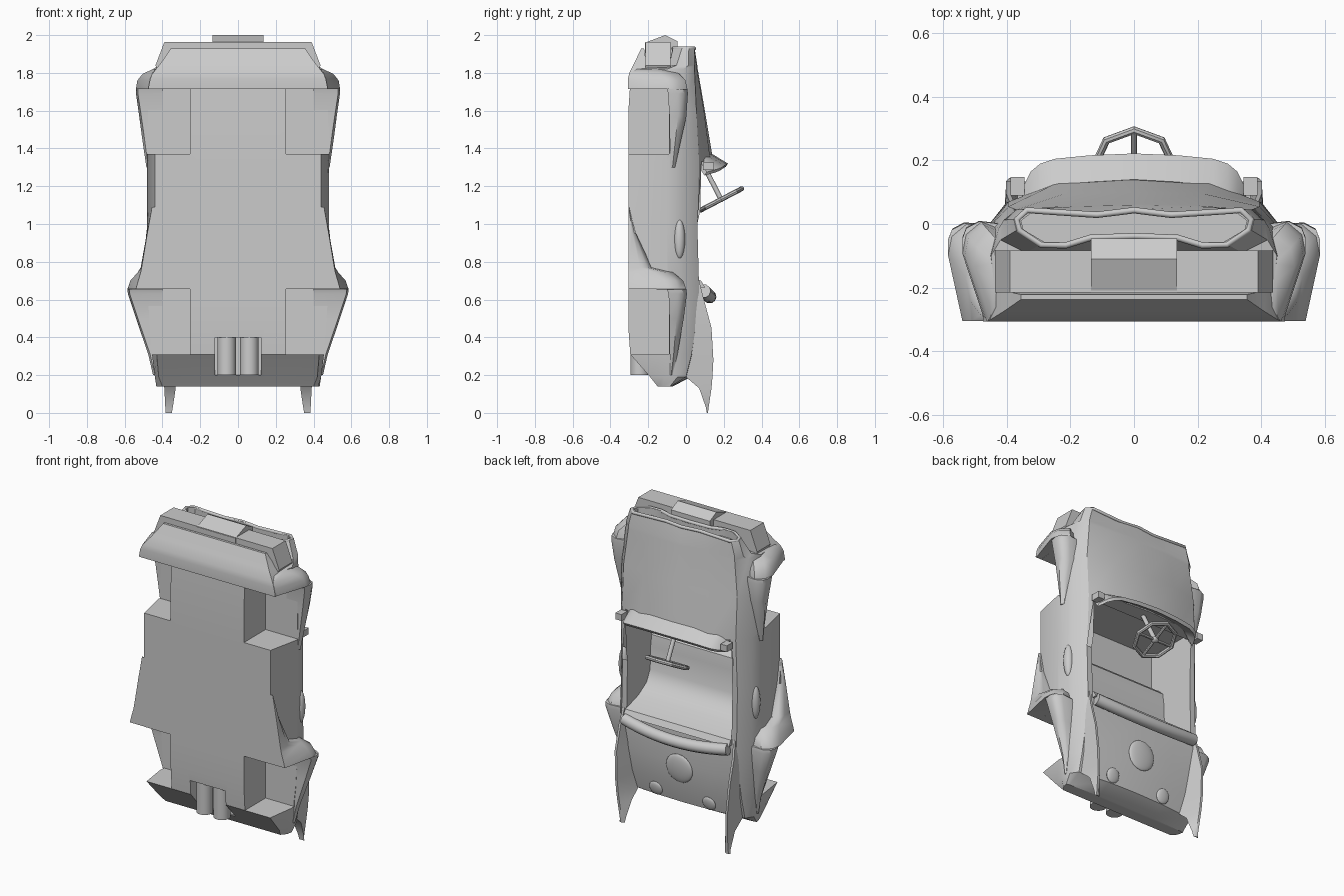
import bpy, bmesh, math
from mathutils import Vector

if "Cube" in bpy.data.objects:
    bpy.data.objects.remove(bpy.data.objects["Cube"])

paint = bpy.data.materials.new("plain grey")
paint.diffuse_color = (0.6, 0.6, 0.6, 1)
paint.use_nodes = True
paint.node_tree.nodes["Principled BSDF"].inputs["Base Color"].default_value = paint.diffuse_color


def finish(name, bm, angle=35):
    bmesh.ops.recalc_face_normals(bm, faces=bm.faces)
    me = bpy.data.meshes.new(name)
    bm.to_mesh(me)
    bm.free()
    me.materials.append(paint)
    ob = bpy.data.objects.new(name, me)
    bpy.context.collection.objects.link(ob)
    smooth(ob, angle)
    return ob


def smooth(ob, angle=35):
    bpy.ops.object.select_all(action='DESELECT')
    ob.select_set(True)
    bpy.context.view_layer.objects.active = ob
    bpy.ops.object.shade_smooth_by_angle(angle=math.radians(angle))


def loft(name, rings, angle=35):
    """Skin closed rings of equal length and cap both ends."""
    bm = bmesh.new()
    vs = [[bm.verts.new(p) for p in r] for r in rings]
    n = len(rings[0])
    for a, b in zip(vs, vs[1:]):
        for i in range(n):
            j = (i + 1) % n
            bm.faces.new((a[i], a[j], b[j], b[i]))
    bm.faces.new(vs[0])
    bm.faces.new(vs[-1])
    return finish(name, bm, angle)


def prism_x(name, yz, x0, x1):
    return loft(name, [[(x, y, z) for y, z in yz] for x in (x0, x1)])


def box(name, x0, x1, y0, y1, z0, z1):
    return prism_x(name, [(y0, z0), (y1, z0), (y1, z1), (y0, z1)], x0, x1)


def rod(name, a, b, r, seg=12):
    a, b = Vector(a), Vector(b)
    q = (b - a).to_track_quat('Z', 'Y')
    circle = [q @ Vector((r * math.cos(t * math.tau / seg), r * math.sin(t * math.tau / seg), 0))
              for t in range(seg)]
    return loft(name, [[p + c for c in circle] for p in (a, b)])


def blob(name, loc, scale, tilt=0):
    bpy.ops.mesh.primitive_uv_sphere_add(segments=20, ring_count=10, radius=1, location=loc,
                                         rotation=(tilt, 0, 0))
    ob = bpy.context.object
    ob.name, ob.scale = name, scale
    ob.data.materials.append(paint)
    smooth(ob, 60)


def tube(name, pts, r, cyclic=False):
    cu = bpy.data.curves.new(name, 'CURVE')
    cu.dimensions, cu.bevel_depth, cu.bevel_resolution = '3D', r, 3
    cu.use_fill_caps = True
    sp = cu.splines.new('POLY')
    sp.points.add(len(pts) - 1)
    for p, c in zip(sp.points, pts):
        p.co = (*c, 1)
    sp.use_cyclic_u = cyclic
    cu.materials.append(paint)
    ob = bpy.data.objects.new(name, cu)
    bpy.context.collection.objects.link(ob)


def full(half, z):
    pts = half + [(-x, y) for x, y in half[-2:0:-1]]
    return [(x, y, z) for x, y in pts]


# Body shell: z, floor width and height, side, shoulder, hood edge, centre height
stations = [
    (.14, .40, -.15, .425, -.12, .41, -.08, .20, -.07, -.07),
    (.19, .42, -.19, .44, -.12, .41, .00, .20, .02, .025),
    (.31, .43, -.295, .455, -.12, .41, .03, .20, .05, .055),
    (.45, .44, -.305, .47, -.11, .405, .05, .22, .065, .07),
    (.63, .44, -.305, .48, -.10, .40, .07, .25, .07, .075),
    (1.0, .44, -.305, .483, -.10, .40, .06, .25, .06, .06),
    (1.33, .44, -.305, .483, -.10, .395, .07, .24, .13, .145),
    (1.60, .44, -.305, .48, -.10, .395, .055, .22, .095, .10),
    (1.82, .43, -.29, .45, -.10, .37, .045, .20, .058, .062),
    (1.84, .34, -.09, .42, -.05, .37, .045, .19, .055, .06),
]
rings = []
for z, wb, yb, ws, ys, wc, yc, wd, yd, ye in stations:
    rings.append(full([(0, yb), (.14, yb), (.22, yb), (wb, yb), (ws, ys),
                       ((ws + wc) / 2 + .015, (ys + yc) / 2 + .015), (wc, yc), (wd, yd), (0, ye)], z))
mouth = [(0, -.04), (.14, -.045), (.22, -.07), (.30, -.068), (.37, -.02), (.378, .015), (.345, .045),
         (.12, .03), (0, .045)]
inner = [(x * .94, -.01 + (y + .01) * .8) for x, y in mouth]
rings += [full(mouth, 1.935), full(inner, 1.935), full(inner, 1.89)]
body = loft("body", rings, 30)

# Openings: cockpit, wheel wells, exhaust notch
cutters = [prism_x("cockpit_cutter", [(1, .67), (-.28, .67), (-.28, 1.36), (.04, 1.36), (.04, 1.33),
                                      (1, 1.33)], -.365, .365),
           box("exhaust_cutter", -.122, .122, -1, -.19, .2, .40)]
for s in (1, -1):
    for z0, z1 in ((.31, .655), (1.37, 1.715)):
        cutters.append(box("wheel_well_cutter", .255 * s, s, -1, -.09, z0, z1))
for c in cutters:
    m = body.modifiers.new("cut", 'BOOLEAN')
    m.operation, m.solver, m.object = 'DIFFERENCE', 'EXACT', c
    bpy.context.view_layer.objects.active = body
    bpy.ops.object.modifier_apply(modifier=m.name)
    bpy.data.objects.remove(c)
smooth(body, 30)

# Fenders: z, lower width, widest, lower height, upper height
front_f = [(1.30, .475, .485, -.085, -.058), (1.45, .495, .507, -.086, -.025),
           (1.57, .512, .523, -.088, .002), (1.69, .53, .54, -.095, .01),
           (1.714, .53, .54, -.10, .008), (1.716, .47, .54, -.305, .007),
           (1.76, .465, .533, -.305, -.003), (1.795, .455, .505, -.30, -.035),
           (1.82, .44, .45, -.26, -.09)]
rear_f = [(.20, .44, .45, -.085, -.072), (.31, .465, .475, -.086, -.045),
          (.50, .53, .54, -.088, -.012), (.63, .573, .583, -.092, .005),
          (.654, .575, .585, -.10, .002), (.656, .54, .585, -.305, .001),
          (.70, .528, .57, -.305, -.015), (.745, .515, .53, -.305, -.07),
          (.77, .51, .515, -.305, -.18), (.95, .48, .483, -.305, -.265),
          (1.09, .455, .456, -.305, -.30)]


def fender_ring(s, z, xb, xo, yl, yu):
    h = yu - yl
    ym = yu - min(.1, h * .5)
    return [(s * x, y, z) for x, y in ((.40, yl), (xb, yl), (xo, ym), (xo - .012, ym + (yu - ym) * .6),
                                       (xo - min(.06, h * .5), yu), (.40, yu - h * .1))]


# Tail fins: z, root height, tip height, outer and inner width
fin = [(.70, .03, .07, .40, .375), (.60, 0, .095, .41, .36), (.45, -.01, .135, .41, .345),
       (.28, -.01, .145, .40, .335), (.19, 0, .14, .395, .33), (.13, .07, .135, .39, .33),
       (.03, .105, .12, .385, .345), (0, .11, .116, .385, .35)]
for s, side in ((1, "right"), (-1, "left")):
    loft(side + "_front_fender", [fender_ring(s, *f) for f in front_f], 40)
    loft(side + "_rear_fender", [fender_ring(s, *f) for f in rear_f], 40)
    loft(side + "_tail_fin", [[(s * xi, yb, z), (s * xo, yb, z), (s * (xo - .008), yt, z),
                               (s * (xo - .022), yt, z)] for z, yb, yt, xo, xi in fin])
    blob(side + "_side_scoop", (s * .457, -.035, .92), (.03, .03, .105))
    blob(side + "_tail_lamp", (s * .185, .034, .235), (.045, .014, .045), -.24)
    rod(side + "_exhaust", (s * .06, -.245, .20), (s * .06, -.245, .405), .049, 16)
    box(side + "_screen_bracket", s * .345, s * .388, .09, .148, 1.285, 1.325)
blob("deck_lamp", (0, .066, .42), (.092, .02, .092), -.1)

# Nose: valance, bumper, plate and grille rim
loft("front_valance", [[(-w, y0, z), (w, y0, z), (w, y1, z), (-w, y1, z)] for z, w, y0, y1 in
                       ((1.716, .475, -.307, -.2), (1.77, .465, -.307, -.2), (1.80, .45, -.30, -.2),
                        (1.85, .41, -.275, -.21), (1.93, .355, -.237, -.222))])
bar = [(-.42, 1.80), (-.437, 1.84), (-.39, 1.963), (.39, 1.963), (.437, 1.84), (.42, 1.80)]
loft("bumper", [[(x, y, z) for x, z in bar] for y in (-.215, -.083)])
prism_x("bumper_centre", [(-.217, 1.81), (-.217, 1.96), (-.11, 2.0), (-.045, 1.967), (-.045, 1.83)],
        -.135, .135)
tube("grille_rim", full([(x * .975, y * .96) for x, y in mouth], 1.93), .01, True)

# Windscreen frame: x, base y z, top y z
screen = [(0, .14, 1.37, .222, 1.32), (.14, .132, 1.368, .216, 1.317), (.25, .115, 1.36, .205, 1.31),
          (.295, .105, 1.355, .19, 1.30), (.325, .09, 1.345, .165, 1.29),
          (.352, .075, 1.33, .11, 1.275)]
screen = [(-r[0], *r[1:]) for r in screen[:0:-1]] + screen
loft("windscreen_frame", [[(x, a, b), (x, c, d), (x, c - .012, d - .018), (x, a - .012, b - .022)]
                          for x, a, b, c, d in screen], 30)

# Seat and padded roll
prism_x("seat", [(-.285, .665), (.10, .665), (.08, .70), (-.05, .74), (-.13, .79), (-.165, .86),
                 (-.17, 1.0), (-.18, 1.07), (-.21, 1.10), (-.285, 1.10)], -.367, .367)
tube("seat_roll", [(i * .06, .125 - .03 * (i / 6) ** 2, .615 + .03 * (i / 6) ** 2)
                   for i in range(-6, 7)], .036)

# Steering wheel
tilt = math.radians(27.5)
hub = Vector((0, .186, 1.13))
up = Vector((0, math.cos(tilt), math.sin(tilt)))
bpy.ops.mesh.primitive_torus_add(location=hub, rotation=(tilt, 0, 0), major_segments=8,
                                 minor_segments=8, major_radius=.123, minor_radius=.013)
wheel = bpy.context.object
wheel.name = "steering_wheel"
wheel.data.materials.append(paint)
smooth(wheel)
for i in range(4):
    t = i * math.pi / 2
    rod("wheel_spoke", hub, hub + (Vector((1, 0, 0)) * math.sin(t) + up * math.cos(t)) * .118, .009, 8)
blob("wheel_hub", hub, (.022, .022, .014), tilt)
rod("steering_column", hub, hub + Vector((0, -.46, .89)) * .26, .013)
